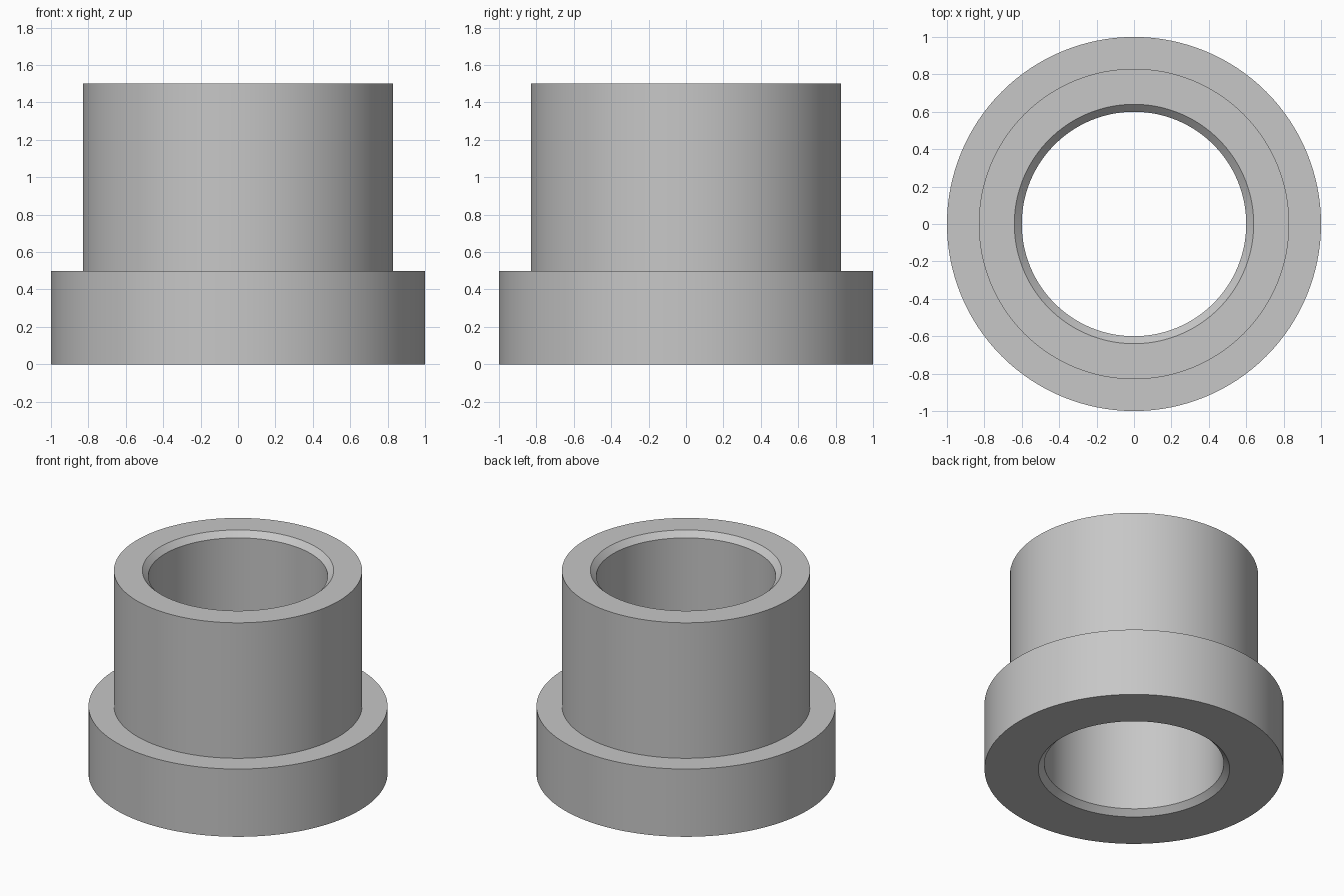
import bpy
import bmesh
import math

cube = bpy.data.objects.get("Cube")
if cube:
    bpy.data.objects.remove(cube, do_unlink=True)

SEGMENTS = 128
BORE, CHAMFER = 0.60, 0.04
BODY, FLANGE = 0.83, 1.0
STEP, HEIGHT = 0.5, 1.5

# Plain grey metal
grey = bpy.data.materials.new("plain_grey")
grey.use_nodes = True
colour = (0.57, 0.57, 0.57, 1)
grey.diffuse_color = colour
grey.node_tree.nodes["Principled BSDF"].inputs["Base Color"].default_value = colour

# Closed cross-section: flange, body and chamfered through-bore
profile = [
    (BORE + CHAMFER, 0), (FLANGE, 0), (FLANGE, STEP), (BODY, STEP),
    (BODY, HEIGHT), (BORE + CHAMFER, HEIGHT),
    (BORE, HEIGHT - CHAMFER), (BORE, CHAMFER),
]

# Revolve the section around z
bm = bmesh.new()
verts = [bm.verts.new((r, 0, z)) for r, z in profile]
edges = [bm.edges.new((v, verts[i - 1])) for i, v in enumerate(verts)]
bmesh.ops.spin(bm, geom=verts + edges, cent=(0, 0, 0), axis=(0, 0, 1),
               angle=math.tau, steps=SEGMENTS, use_merge=False)
bmesh.ops.remove_doubles(bm, verts=bm.verts[:], dist=0.0001)
bmesh.ops.recalc_face_normals(bm, faces=bm.faces[:])
mesh = bpy.data.meshes.new("flanged_bushing")
bm.to_mesh(mesh)
bm.free()

bushing = bpy.data.objects.new("flanged_bushing", mesh)
bpy.context.collection.objects.link(bushing)
mesh.materials.append(grey)

# Smooth walls with crisp rims
bpy.ops.object.select_all(action="DESELECT")
bushing.select_set(True)
bpy.context.view_layer.objects.active = bushing
bpy.ops.object.shade_smooth_by_angle(angle=math.radians(30))
